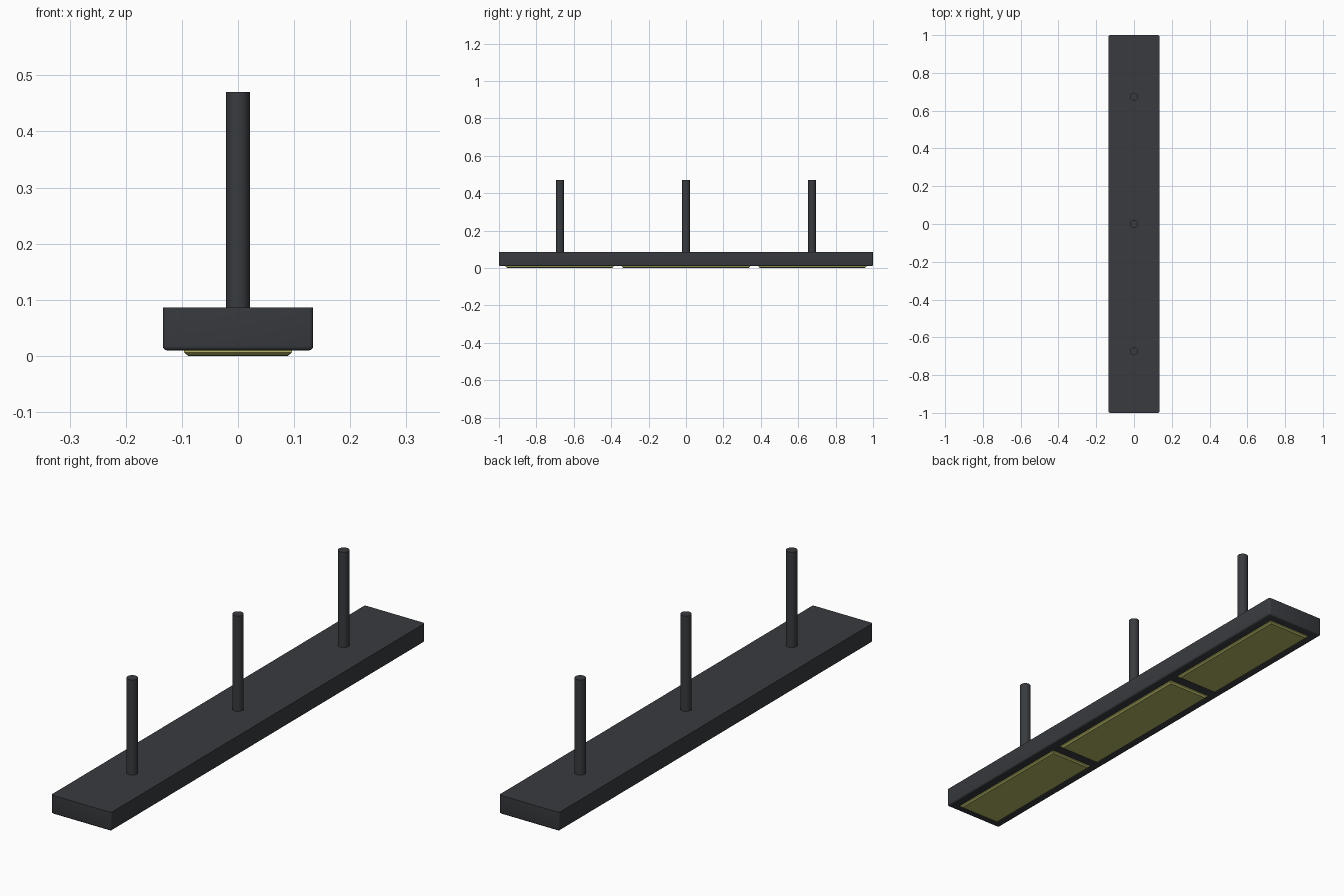
import bpy, bmesh

if "Cube" in bpy.data.objects:
    bpy.data.objects.remove(bpy.data.objects["Cube"])


def material(name, rgb):
    m = bpy.data.materials.new(name)
    m.diffuse_color = (*rgb, 1)
    m.use_nodes = True
    m.node_tree.nodes["Principled BSDF"].inputs["Base Color"].default_value = m.diffuse_color
    return m


dark = material("dark_metal", (0.04, 0.044, 0.05))
glow = material("yellow_diffuser", (0.45, 0.45, 0.13))


def finish(bm, name, mat):
    mesh = bpy.data.meshes.new(name)
    bm.to_mesh(mesh)
    bm.free()
    obj = bpy.data.objects.new(name, mesh)
    bpy.context.collection.objects.link(obj)
    mesh.materials.append(mat)
    bpy.ops.object.select_all(action='DESELECT')
    obj.select_set(True)
    bpy.context.view_layer.objects.active = obj
    bpy.ops.object.shade_smooth_by_angle(angle=0.6)
    return obj


def box(x, y0, y1, z0, z1):
    bm = bmesh.new()
    bmesh.ops.create_cube(bm, size=1)
    for v in bm.verts:
        v.co.x *= 2 * x
        v.co.y = (y0 + y1) / 2 + v.co.y * (y1 - y0)
        v.co.z = (z0 + z1) / 2 + v.co.z * (z1 - z0)
    return bm


# Long housing, rounded on the upright and lower edges, crisp on top
bm = box(0.134, -1, 1, 0.01, 0.086)
edges = [e for e in bm.edges if not all(v.co.z > 0.08 for v in e.verts)]
bmesh.ops.bevel(bm, geom=edges, offset=0.007, segments=3, profile=0.5,
                affect='EDGES')
finish(bm, "housing", dark)

# Three light panels under the housing, chamfered around the lower face
for i, (y0, y1) in enumerate([(-0.964, -0.387), (-0.342, 0.342), (0.387, 0.964)]):
    bm = box(0.096, y0, y1, 0.0, 0.014)
    for v in bm.verts:
        if v.co.z < 0.005:
            v.co.z = 0.006
    bottom = [f for f in bm.faces if all(v.co.z < 0.01 for v in f.verts)]
    bmesh.ops.inset_region(bm, faces=bottom, thickness=0.010, depth=0)
    for v in bottom[0].verts:
        v.co.z = 0.001 if i != 1 else 0.0
    finish(bm, f"light_panel_{i + 1}", glow)

# Three hanging posts
for i in range(3):
    bm = bmesh.new()
    bmesh.ops.create_cone(bm, cap_ends=True, segments=32, radius1=0.021,
                          radius2=0.021, depth=0.39)
    bmesh.ops.translate(bm, verts=bm.verts, vec=(0, (i - 1) * 0.674, 0.275))
    finish(bm, f"hanging_post_{i + 1}", dark)
